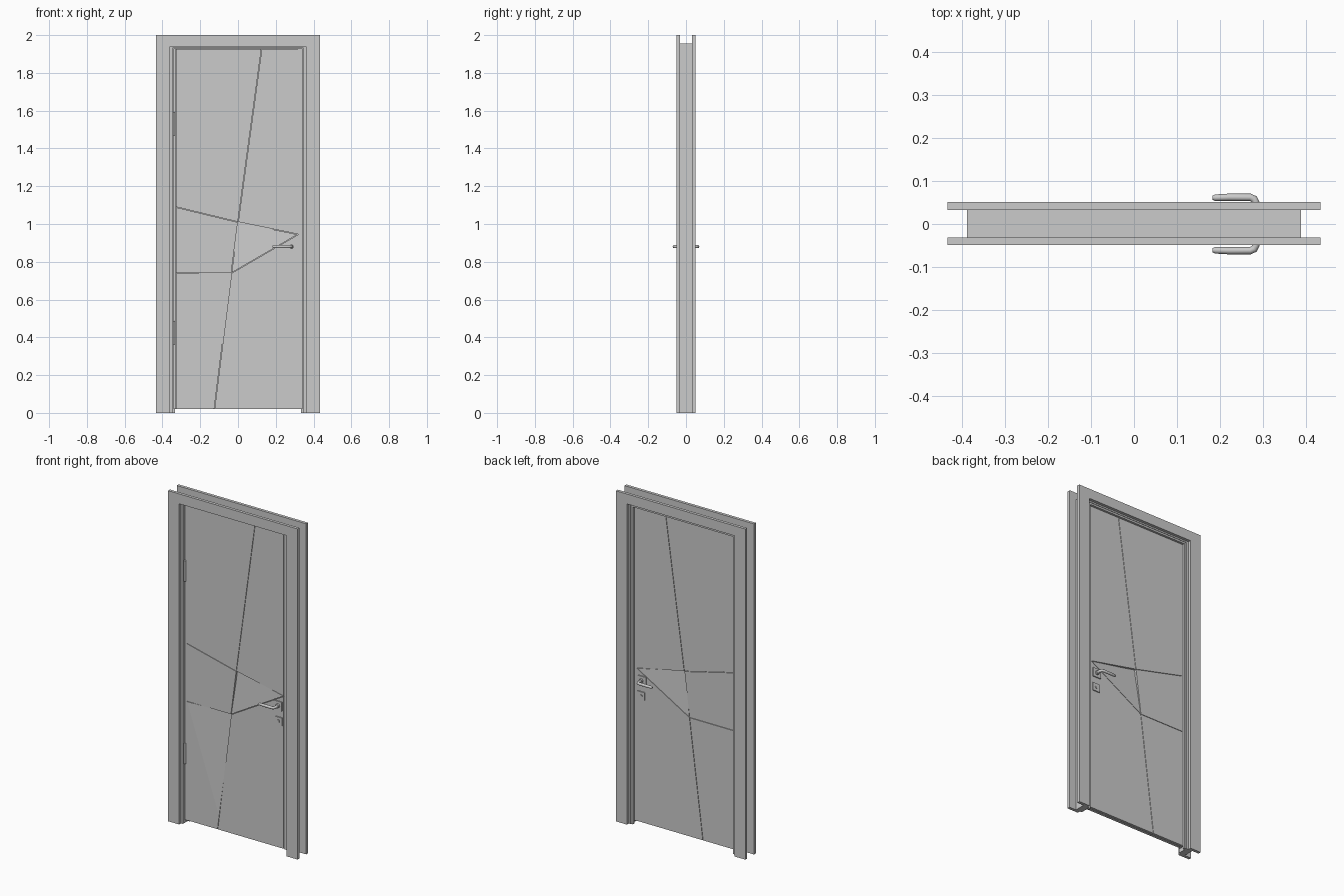
import bpy, bmesh, math
from mathutils import Vector

if "Cube" in bpy.data.objects:
    bpy.data.objects.remove(bpy.data.objects["Cube"])

grey = bpy.data.materials.new("light_grey")
grey.diffuse_color = (0.6, 0.6, 0.6, 1)
grey.use_nodes = True
grey.node_tree.nodes["Principled BSDF"].inputs["Base Color"].default_value = grey.diffuse_color


def add_object(name, bm):
    bmesh.ops.recalc_face_normals(bm, faces=bm.faces)
    me = bpy.data.meshes.new(name)
    bm.to_mesh(me)
    bm.free()
    me.materials.append(grey)
    ob = bpy.data.objects.new(name, me)
    bpy.context.collection.objects.link(ob)
    return ob


def prism(name, pts, front, back):
    """Extrude an xz outline between per-vertex front and back y values."""
    bm = bmesh.new()
    f = [bm.verts.new((x, y, z)) for (x, z), y in zip(pts, front)]
    b = [bm.verts.new((x, y, z)) for (x, z), y in zip(pts, back)]
    bm.faces.new(f)
    bm.faces.new(b[::-1])
    n = len(pts)
    for i in range(n):
        j = (i + 1) % n
        bm.faces.new((f[j], f[i], b[i], b[j]))
    return add_object(name, bm)


def slab(name, pts, y0, y1):
    return prism(name, pts, [y0] * len(pts), [y1] * len(pts))


def box(name, x0, x1, y0, y1, z0, z1):
    return slab(name, [(x0, z0), (x1, z0), (x1, z1), (x0, z1)], y0, y1)


def portal(name, xo, xi, zo, zi, y0, y1):
    """Door-shaped surround, open at the floor."""
    slab(name, [(-xo, 0), (-xi, 0), (-xi, zi), (xi, zi), (xi, 0),
                (xo, 0), (xo, zo), (-xo, zo)], y0, y1)


def cylinder(name, radius, depth, loc, rot_x=0):
    bm = bmesh.new()
    bmesh.ops.create_cone(bm, cap_ends=True, segments=20, radius1=radius,
                          radius2=radius, depth=depth)
    ob = add_object(name, bm)
    ob.location = loc
    ob.rotation_euler.x = rot_x
    smooth.append(ob)


smooth = []

# Surround: casings, jamb lining and door stop
portal("front_casing", 0.433, 0.36, 2.0, 1.94, -0.049, -0.031)
portal("back_casing", 0.433, 0.36, 2.0, 1.94, 0.033, 0.051)
portal("jamb", 0.388, 0.347, 1.956, 1.931, -0.031, 0.033)
portal("door_stop", 0.35, 0.334, 1.935, 1.92, 0.0165, 0.03)

# Door leaf: thin core, edge rails and angular panels separated by fine seams
H, GAP, DIP = 0.016, 0.0013, 0.012
BOT, TOP, LEFT, RIGHT = 0.02, 1.928, -0.33, 0.318
box("leaf_core", -0.342, 0.342, -0.003, 0.003, BOT, TOP)
box("hinge_rail", -0.342, LEFT, -H, H, BOT, TOP)
box("lock_rail", RIGHT, 0.342, -H, H, BOT, TOP)

P = {"A": (LEFT, 1.09), "B": (0, 1.01), "C": (RIGHT, 0.945), "D": (-0.035, 0.74),
     "E": (LEFT, 0.74), "T": (0.125, TOP), "L": (-0.125, BOT), "M": (-0.115, 0.1),
     "p": (LEFT, TOP), "q": (RIGHT, TOP), "r": (LEFT, BOT), "s": (RIGHT, BOT)}


def inset(keys):
    """Offset each edge of a convex outline inwards (the fold E-M stays closed)."""
    pts = [Vector(P[k]) for k in keys]
    n = len(pts)
    lines = []
    for i in range(n):
        j = (i + 1) % n
        d = (pts[j] - pts[i]).normalized()
        g = 0 if {keys[i], keys[j]} == {"E", "M"} else GAP
        lines.append((pts[i] + Vector((-d.y, d.x)) * g, d))
    out = []
    for i in range(n):
        (p, d), (q, e) = lines[i - 1], lines[i]
        cr = d.x * e.y - d.y * e.x
        if abs(cr) < 0.01:
            out.append(tuple(q))
            continue
        w = q - p
        out.append(tuple(p + d * ((w.x * e.y - w.y * e.x) / cr)))
    return out


# name, outline, corner sunk on the front, corner sunk on the back
panels = [("upper_left_panel", "ABTp", "", ""), ("upper_right_panel", "BCqT", "", ""),
          ("middle_panel", "EDBA", "", ""), ("centre_facet", "DCB", "B", "B"),
          ("lower_facet", "EMD", "D", ""), ("lower_left_panel", "rLME", "", ""),
          ("lower_right_panel", "LsCD", "", "")]
for name, keys, sunk_f, sunk_b in panels:
    prism(name, inset(keys),
          [-H + (DIP if k == sunk_f else 0) for k in keys],
          [H - (DIP if k == sunk_b else 0) for k in keys])

# Hinges
for i, z in enumerate((0.425, 1.53)):
    cylinder(f"hinge_{i}", 0.006, 0.125, (-0.339, -0.022, z))

# Handles and lock plates on both sides
for side, s in (("front", -1), ("back", 1)):
    for part, x, z, r in (("handle_plate", 0.281, 0.88, 0.027),
                          ("lock_plate", 0.286, 0.788, 0.024)):
        box(f"{side}_{part}", x - r, x + r, *sorted((s * 0.015, s * 0.022)), z - r, z + r)
    cylinder(f"{side}_key_cylinder", 0.009, 0.006, (0.286, s * 0.024, 0.788), math.pi / 2)
    cylinder(f"{side}_handle_collar", 0.012, 0.012, (0.283, s * 0.026, 0.88), math.pi / 2)

    # Bent lever swept along a short path
    cu = bpy.data.curves.new(f"{side}_lever", "CURVE")
    cu.dimensions = "3D"
    cu.bevel_depth = 0.0085
    cu.bevel_resolution = 3
    cu.use_fill_caps = True
    path = [(0.283, 0.02), (0.283, 0.05), (0.279, 0.058), (0.27, 0.062),
            (0.22, 0.062), (0.188, 0.061), (0.182, 0.061)]
    sp = cu.splines.new("POLY")
    sp.points.add(len(path) - 1)
    for p, (x, y), r in zip(sp.points, path, (1, 1, 1, 1, 1, 0.9, 0.5)):
        p.co = (x, s * y, 0.88, 1)
        p.radius = r
    cu.materials.append(grey)
    bpy.context.collection.objects.link(bpy.data.objects.new(f"{side}_lever", cu))

# Smooth the round parts, keeping sharp rims
bpy.ops.object.select_all(action="DESELECT")
for ob in smooth:
    ob.select_set(True)
bpy.context.view_layer.objects.active = smooth[0]
bpy.ops.object.shade_smooth_by_angle(angle=math.radians(35))
